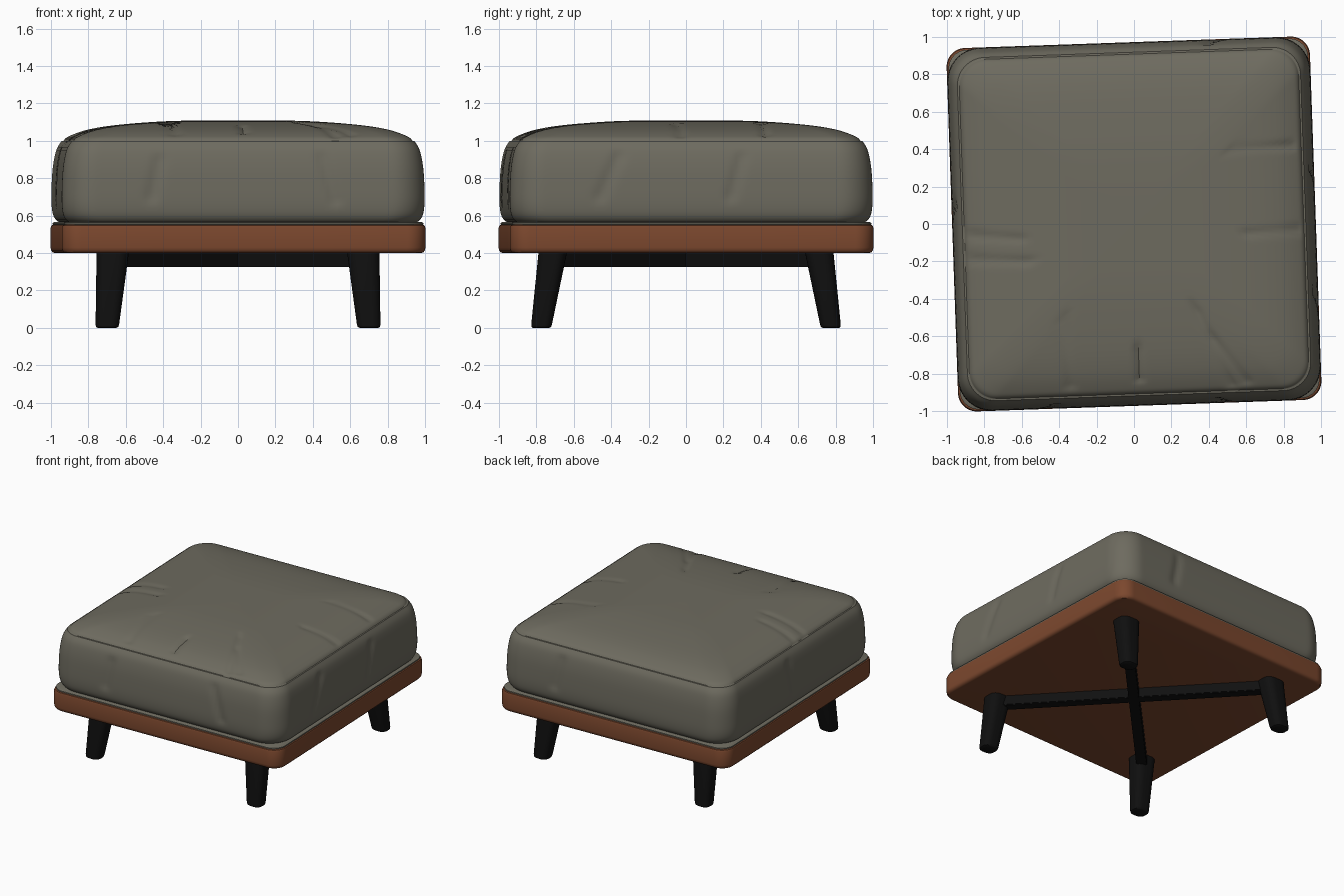
import bpy, bmesh, math
from mathutils import Vector, Matrix
from mathutils.geometry import intersect_point_line

if "Cube" in bpy.data.objects:
    bpy.data.objects.remove(bpy.data.objects["Cube"])

TURN = math.radians(2)   # the upholstered top sits slightly turned on its legs


def material(name, rgb):
    m = bpy.data.materials.new(name)
    m.diffuse_color = (*rgb, 1)
    m.use_nodes = True
    m.node_tree.nodes["Principled BSDF"].inputs["Base Color"].default_value = m.diffuse_color
    return m


FABRIC = material("grey fabric", (0.155, 0.147, 0.115))
WOOD = material("warm brown wood", (0.200, 0.064, 0.027))
BLACK = material("black", (0.005, 0.005, 0.005))


def rounded_square(h, r, side, arc):
    """Outline of a square of half-size h and corner radius r, with a fixed point count."""
    pts = []
    for k in range(4):
        rot = Matrix.Rotation(k * math.pi / 2, 2)
        c = h - r
        for i in range(side):
            pts.append(rot @ Vector((h, -c + 2 * c * i / side)))
        for i in range(arc):
            a = math.pi / 2 * i / arc
            pts.append(rot @ Vector((c + r * math.cos(a), c + r * math.sin(a))))
    return pts


def smooth_profile(keys, steps):
    """Catmull-Rom curve through (half-size, radius, z) keys."""
    k = [Vector(p) for p in keys]
    out = []
    for i in range(len(k) - 1):
        a, b, c, d = k[max(i - 1, 0)], k[i], k[i + 1], k[min(i + 2, len(k) - 1)]
        for s in range(steps):
            t = s / steps
            out.append(b + (c - a) * (t / 2) + (a * 2 - b * 5 + c * 4 - d) * (t * t / 2)
                       + (b * 3 - a - c * 3 + d) * (t ** 3 / 2))
    return out + [k[-1]]


def finish(bm, name, mat):
    bmesh.ops.recalc_face_normals(bm, faces=bm.faces)
    me = bpy.data.meshes.new(name)
    bm.to_mesh(me)
    bm.free()
    me.materials.append(mat)
    ob = bpy.data.objects.new(name, me)
    bpy.context.collection.objects.link(ob)
    bpy.ops.object.select_all(action='DESELECT')
    ob.select_set(True)
    bpy.context.view_layer.objects.active = ob
    bpy.ops.object.shade_smooth_by_angle(angle=math.radians(40))
    return ob


def loft(rings, side, arc, turn=0.0, centre=None, sy=1.0):
    """Stack rounded squares (half-size, radius, z) into a closed solid."""
    bm = bmesh.new()
    rot = Matrix.Rotation(turn, 2)
    loops = []
    for h, r, z in rings:
        cx, cy = centre(z) if centre else (0, 0)
        loop = []
        for p in rounded_square(h, r, side, arc):
            p = rot @ p
            loop.append(bm.verts.new((cx + p.x, cy + p.y * sy, z)))
        loops.append(loop)
    n = len(loops[0])
    for a, b in zip(loops, loops[1:]):
        for j in range(n):
            bm.faces.new((a[j], a[(j + 1) % n], b[(j + 1) % n], b[j]))
    bm.faces.new(loops[0][::-1])
    bm.faces.new(loops[-1])
    return bm


# Wooden base frame
bm = loft([(0.945, 0.08, 0.40), (0.96, 0.09, 0.403), (0.970, 0.10, 0.415), (0.972, 0.10, 0.43),
           (0.972, 0.10, 0.535), (0.968, 0.10, 0.548), (0.955, 0.09, 0.553)], 4, 10, TURN)
finish(bm, "wooden_base", WOOD)

# Thin fabric deck on top of the base
bm = loft([(0.95, 0.09, 0.548), (0.962, 0.10, 0.552), (0.962, 0.10, 0.561), (0.95, 0.09, 0.567)],
          4, 10, TURN)
finish(bm, "fabric_deck", FABRIC)

# Cushion: bulging sides, a seam at z = 1 and a soft domed top
sides = smooth_profile([(0.90, 0.15, 0.562), (0.935, 0.17, 0.568), (0.960, 0.18, 0.60),
                        (0.970, 0.18, 0.66), (0.970, 0.18, 0.75), (0.963, 0.175, 0.86),
                        (0.945, 0.165, 0.95), (0.918, 0.15, 0.998)], 4)
dome = smooth_profile([(0.908, 0.145, 0.999), (0.88, 0.14, 1.024), (0.78, 0.13, 1.060),
                       (0.62, 0.12, 1.086), (0.35, 0.08, 1.106), (0.02, 0.005, 1.110)], 8)
bm = loft(sides + dome, 60, 14, TURN)
# Fabric folds: start, end, width, depth (negative is a crease)
FOLDS = [
    ((0.02, -0.66, 1.08), (0.03, -0.83, 1.04), 0.018, -0.016),
    ((0.33, -0.45, 1.09), (0.52, -0.86, 1.03), 0.025, -0.012),
    ((0.42, -0.60, 1.08), (0.60, -0.84, 1.03), 0.022, -0.010),
    ((-0.38, -0.50, 1.09), (-0.34, -0.86, 1.03), 0.025, -0.010),
    ((0.52, 0.40, 1.08), (0.85, 0.42, 1.04), 0.020, -0.012),
    ((0.60, -0.05, 1.08), (0.88, -0.03, 1.03), 0.022, -0.010),
    ((-0.90, -0.06, 1.03), (-0.60, -0.08, 1.08), 0.022, -0.010),
    ((-0.90, -0.19, 1.03), (-0.55, -0.20, 1.09), 0.022, -0.010),
    ((-0.42, -0.98, 0.90), (-0.46, -0.99, 0.70), 0.030, -0.012),
    ((0.45, -0.95, 0.92), (0.52, -0.95, 0.68), 0.025, -0.012),
    ((0.97, -0.36, 0.92), (0.98, -0.46, 0.70), 0.030, -0.012),
    ((0.95, 0.30, 0.92), (0.96, 0.24, 0.70), 0.025, -0.012),
    ((0.40, 0.98, 0.92), (0.45, 0.99, 0.70), 0.030, -0.012),
    ((-0.97, 0.10, 0.92), (-0.97, 0.05, 0.70), 0.030, -0.012),
]
bm.normal_update()
normals = [v.normal.copy() for v in bm.verts]
for a, b, width, depth in FOLDS:
    a, b = Vector(a), Vector(b)
    for v, nrm in zip(bm.verts, normals):
        p, t = intersect_point_line(v.co, a, b)
        d = (v.co - a.lerp(b, min(max(t, 0), 1))).length
        if d < 3 * width:
            v.co += nrm * depth * math.exp(-(d / width) ** 2)
finish(bm, "cushion", FABRIC)

# Four splayed, tapered legs
LEG = [(0.050, 0.040, 0.0), (0.060, 0.045, 0.006), (0.063, 0.045, 0.02),
       (0.085, 0.06, 0.38), (0.087, 0.06, 0.41)]
for sx, xname in ((-1, "left"), (1, "right")):
    for sgn, yname in ((-1, "front"), (1, "back")):
        def centre(z, sx=sx, sgn=sgn):
            t = z / 0.4
            return sx * (0.70 - 0.03 * t), sgn * (0.775 - 0.062 * t)
        finish(loft(LEG, 2, 6, 0, centre, 0.88), f"{yname}_{xname}_leg", BLACK)

# Crossed diagonal rails joining opposite legs
for s, name in ((1, "diagonal_rail_a"), (-1, "diagonal_rail_b")):
    bm = bmesh.new()
    mat = (Matrix.Translation((0, 0, 0.365)) @ Matrix.Rotation(s * math.atan2(0.71, 0.67), 4, 'Z')
           @ Matrix.Diagonal((2 * math.hypot(0.67, 0.71), 0.075, 0.08, 1)))
    bmesh.ops.create_cube(bm, size=1, matrix=mat)
    bmesh.ops.bevel(bm, geom=bm.edges[:], offset=0.005, segments=2, affect='EDGES')
    finish(bm, name, BLACK)
